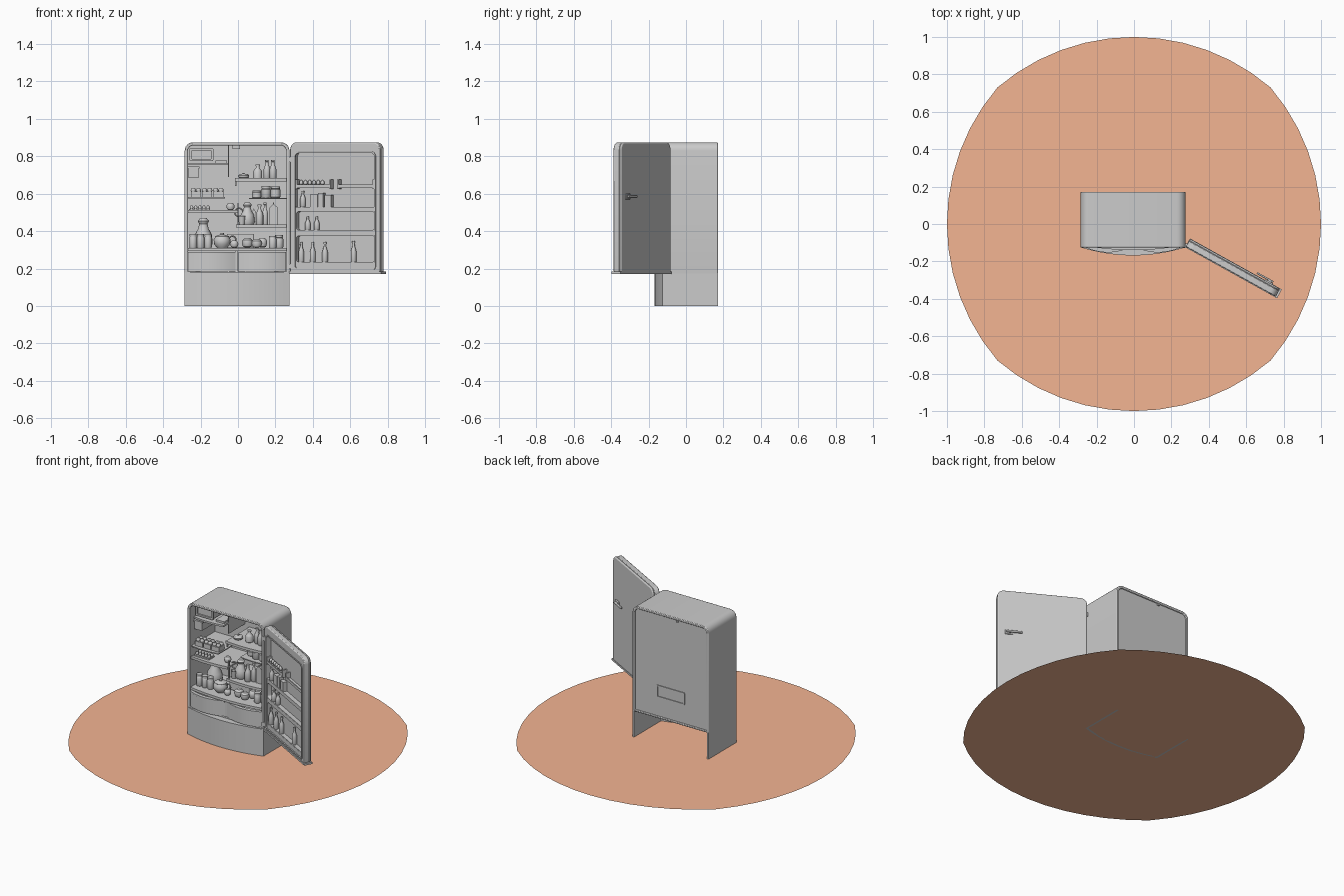
import bpy, bmesh, math
from mathutils import Matrix, Vector

if "Cube" in bpy.data.objects:
    bpy.data.objects.remove(bpy.data.objects["Cube"])

I = Matrix.Identity(4)
DOOR = Matrix.Translation((0.277, -0.122, 0)) @ Matrix.Rotation(math.radians(-29), 4, 'Z')


def finish(name, bm, M=I):
    bmesh.ops.recalc_face_normals(bm, faces=bm.faces)
    bm.transform(M)
    me = bpy.data.meshes.new(name)
    bm.to_mesh(me)
    bm.free()
    ob = bpy.data.objects.new(name, me)
    bpy.context.collection.objects.link(ob)
    return ob


def box(name, x0, x1, y0, y1, z0, z1, M=I):
    bm = bmesh.new()
    bmesh.ops.create_cube(bm, size=1)
    for v in bm.verts:
        v.co = ((x0 + x1) / 2 + v.co.x * (x1 - x0), (y0 + y1) / 2 + v.co.y * (y1 - y0),
                (z0 + z1) / 2 + v.co.z * (z1 - z0))
    return finish(name, bm, M)


def prism(name, pts, a, b, axis='Y', M=I):
    """Extrude a 2D outline along Y (outline in xz) or Z (outline in xy)."""
    bm = bmesh.new()
    put = (lambda p, t: (p[0], t, p[1])) if axis == 'Y' else (lambda p, t: (p[0], p[1], t))
    lo = [bm.verts.new(put(p, a)) for p in pts]
    hi = [bm.verts.new(put(p, b)) for p in pts]
    bm.faces.new(lo)
    bm.faces.new(hi)
    for i in range(len(pts)):
        j = (i + 1) % len(pts)
        bm.faces.new((lo[i], lo[j], hi[j], hi[i]))
    return finish(name, bm, M)


def ring(name, outer, inner, y0, y1, M=I):
    bm = bmesh.new()
    loops = [[bm.verts.new((x, y, z)) for x, z in p]
             for p, y in ((outer, y0), (outer, y1), (inner, y1), (inner, y0))]
    n = len(outer)
    for k in range(4):
        a, b = loops[k], loops[(k + 1) % 4]
        for i in range(n):
            j = (i + 1) % n
            bm.faces.new((a[i], a[j], b[j], b[i]))
    return finish(name, bm, M)


def rr(x0, x1, z0, z1, rt, rb, n=6):
    """Rounded rectangle with separate top and bottom radii."""
    out = []
    for cx, cz, r, s in ((x1 - rb, z0 + rb, rb, -90), (x1 - rt, z1 - rt, rt, 0),
                         (x0 + rt, z1 - rt, rt, 90), (x0 + rb, z0 + rb, rb, 180)):
        for i in range(n + 1):
            t = math.radians(s + 90 * i / n)
            out.append((cx + r * math.cos(t), cz + r * math.sin(t)))
    return out


def bow(x0, x1, y, d, n=16):
    """Shallow forward arc from x0 to x1."""
    return [(x0 + (x1 - x0) * i / n, y - d * (1 - (2 * i / n - 1) ** 2)) for i in range(n + 1)]


def shelf(name, x0, x1, z, t=0.01, y=-0.105, d=0.01, back=0.14):
    return prism(name, bow(x0, x1, y, d) + [(x1, back), (x0, back)], z - t, z, 'Z')


SHAPES = {
    'bottle': [(.85, 0), (1, .05), (1, .5), (.8, .62), (.42, .78), (.4, .9), (.52, .91), (.52, 1)],
    'jar': [(.9, 0), (1, .06), (1, .72), (.85, .8), (.95, .81), (.95, 1)],
    'pot': [(.6, 0), (.95, .25), (1, .55), (.8, .75), (.85, .78), (.3, .88), (.2, .9), (.2, 1)],
    'cup': [(.7, 0), (1, 1), (.9, 1), (.62, .1)],
    'flagon': [(.8, 0), (1, .15), (.9, .45), (.55, .65), (.45, .8), (.6, .9), (.35, 1)],
    'fruit': [(.3, .02), (.75, .12), (1, .45), (.9, .75), (.5, .96), (.15, .92)],
    'egg': [(.5, .08), (.9, .25), (1, .42), (.85, .7), (.5, .92), (.15, 1)],
}


def lathe(kind, x, y, z, r, h, M=I, seg=16):
    bm = bmesh.new()
    rows = [[bm.verts.new((x + r * pr * math.cos(2 * math.pi * i / seg),
                           y + r * pr * math.sin(2 * math.pi * i / seg), z + h * pz))
             for i in range(seg)] for pr, pz in SHAPES[kind]]
    for a, b in zip(rows, rows[1:]):
        for i in range(seg):
            j = (i + 1) % seg
            bm.faces.new((a[i], a[j], b[j], b[i]))
    bm.faces.new(rows[0])
    bm.faces.new(rows[-1])
    return finish(kind, bm, M)


def carton(x, y, z, w, h):
    """Drink carton with a gabled top."""
    prism('carton', [(x - w, z), (x + w, z), (x + w, z + h * .78), (x + w * .15, z + h * .93),
                     (x + w * .15, z + h), (x - w * .15, z + h), (x - w * .15, z + h * .93),
                     (x - w, z + h * .78)], y - w, y + w)


def bevel(ob, w, seg=3):
    m = ob.modifiers.new('bevel', 'BEVEL')
    m.width, m.segments, m.limit_method, m.angle_limit = w, seg, 'ANGLE', math.radians(40)


# floor disc made of four arcs that meet on the diagonals
R, half = 1.122, math.asin(0.73 / 1.122)
bm = bmesh.new()
vs = []
for q in range(4):
    for i in range(12):
        t = -half + 2 * half * i / 12
        p = Vector((1 - R + R * math.cos(t), R * math.sin(t), 0))
        vs.append(bm.verts.new(Matrix.Rotation(q * math.pi / 2, 3, 'Z') @ p))
bm.faces.new(vs)
floor = finish('floor_disc', bm)
mat = bpy.data.materials.new('terracotta')
mat.diffuse_color = (0.9, 0.46, 0.29, 1)
mat.use_nodes = True
mat.node_tree.nodes["Principled BSDF"].inputs["Base Color"].default_value = mat.diffuse_color
floor.data.materials.append(mat)

# cabinet shell, back panel and base
X0, X1 = -0.285, 0.275
bevel(ring('cabinet_shell', rr(X0, X1, .172, .875, .045, .001), rr(X0 + .017, X1 - .017, .185, .858, .03, .001),
           -.125, .17), .004, 2)
prism('back_panel', rr(X0 + .015, X1 - .015, .183, .86, .032, .001), .14, .163)
ring('back_vent_frame', rr(-.105, .1, .31, .39, .004, .004), rr(-.098, .093, .317, .383, .003, .003), .16, .168)
box('back_top_clip', -.06, -.045, .16, .17, .846, .856)
for x in (X0, X1 - .012):
    box('base_side', x, x + .012, -.125, .17, 0, .175)
prism('kick_panel', bow(X0, X1, -.125, .043) + bow(X0 + .012, X1 - .012, -.113, .043)[::-1], 0, .17, 'Z')
prism('cabinet_sill', bow(X0, X1, -.125, .043) + [(X1, .14), (X0, .14)], .167, .179, 'Z')

# crisper drawers
for a, b in ((-.266, -.014), (.002, .257)):
    prism('drawer_front', bow(a, b, -.118, .028) + bow(a, b, -.106, .028)[::-1], .184, .285, 'Z')
    prism('drawer_lip', bow(a, b, -.122, .03) + bow(a, b, -.1, .028)[::-1], .278, .288, 'Z')
    for x in (a, b - .006):
        box('drawer_side', x, x + .006, -.11, .13, .184, .283)
box('drawer_divider', -.013, .001, -.118, .14, .18, .296)

# interior shelves
shelf('crisper_cover_shelf', -.268, .258, .31, .016, -.115, .025)
shelf('middle_shelf', -.268, .0, .51)
shelf('left_tray_shelf', -.268, -.07, .582, .007)
shelf('right_lower_shelf', -.01, .258, .432)
shelf('right_upper_shelf', -.015, .258, .68)
shelf('right_hanging_tray', .06, .258, .578, .007, -.06)
for x0, x1, z in ((-.268, 0, .51), (-.01, .258, .432), (-.015, .258, .68)):
    prism('shelf_trim', bow(x0, x1, -.109, .01) + bow(x0, x1, -.102, .01)[::-1], z - .014, z + .003, 'Z')
box('shelf_post', -.016, -.008, -.1, -.09, .64, .68)
box('shelf_post', -.004, .004, -.1, -.09, .432, .55)

# freezer compartment, hanging box and lamp
shelf('freezer_floor', -.268, -.05, .765, .012, -.08)
box('freezer_wall', -.054, -.048, -.03, .14, .69, .858)
ring('freezer_door', rr(-.26, -.132, .775, .842, .006, .006), rr(-.248, -.144, .786, .831, .004, .004), -.075, -.062)
box('freezer_box', -.255, -.137, -.065, .09, .778, .838)
box('ice_tray', -.12, -.06, -.06, .05, .765, .778)
box('hanging_box', -.265, -.21, -.08, .08, .685, .735)
box('hanging_box_lip', -.267, -.205, -.085, .085, .735, .745)
box('lamp', -.03, .01, -.09, -.04, .838, .86)

# food in the cabinet: kind, x, y, z, radius, height
for it in (('bottle', .105, -.03, .68, .024, .075), ('bottle', .155, -.02, .68, .018, .1),
           ('bottle', .187, -.03, .68, .018, .1), ('pot', .03, -.04, .68, .03, .03),
           ('jar', .1, 0, .578, .024, .04), ('jar', .15, -.02, .578, .026, .062), ('jar', .2, -.02, .578, .026, .06),
           ('bottle', .115, -.06, .432, .02, .11), ('bottle', .145, -.04, .432, .016, .12),
           ('flagon', .05, -.04, .432, .04, .12), ('cup', .02, -.07, .432, .02, .05)):
    lathe(*it)
for it in (('jar', -.24, -.06, .31, .02, .075), ('jar', -.2, -.06, .31, .02, .075), ('jar', -.16, -.06, .31, .02, .075),
           ('flagon', -.185, .02, .31, .05, .16), ('pot', -.085, -.06, .31, .045, .08),
           ('fruit', -.02, -.08, .31, .022, .042), ('fruit', .05, -.06, .31, .03, .055),
           ('fruit', .1, -.07, .31, .028, .05), ('fruit', .13, -.03, .31, .026, .055),
           ('jar', .185, -.06, .31, .02, .065), ('jar', .22, -.04, .31, .022, .068),
           ('fruit', -.04, -.05, .51, .022, .042)):
    lathe(*it)
for x, w, h in ((.19, .022, .12), (.085, .012, .09)):
    carton(x, -.03, .432, w, h)
bevel(box('food_box', -.06, .085, -.01, .07, .31, .385), .006)
for i in range(5):
    for y in (-.075, -.045):
        lathe('egg', -.248 + .022 * i, y, .514, .0095, .024, seg=12)
box('egg_tray', -.262, -.15, -.09, -.03, .51, .518)

# fruit punnets
for x in (-.225, -.165, -.105):
    box('punnet', x - .027, x + .027, -.09, -.03, .582, .612)
    for dx in (-.014, .014):
        for y in (-.075, -.046):
            lathe('fruit', x + dx, y, .605, .014, .027, seg=12)

# pot handles
for x, y, z, r in ((-.03, -.06, .355, .018), (.005, -.04, .5, .022)):
    bpy.ops.mesh.primitive_torus_add(location=(x, y, z), rotation=(math.pi / 2, 0, 0), major_radius=r,
                                     minor_radius=.004, major_segments=20, minor_segments=8)
    bpy.context.object.name = 'pot_handle'

# door: outer skin, hollow rim and cross bars between the recesses
outline = rr(0, .55, .178, .875, .04, .012)
bevel(prism('door_skin', outline, .032, .048, 'Y', DOOR), .008)
bevel(ring('door_rim', outline, rr(.03, .522, .198, .822, .025, .015), 0, .036, DOOR), .005, 2)
ring('door_liner_bead', rr(.026, .526, .194, .826, .028, .018), rr(.034, .518, .202, .818, .022, .012), -.004, .004, DOOR)
for a, b in ((.2, .232), (.378, .402), (.507, .53)):
    box('door_bar', .028, .524, .003, .034, a, b, DOOR)
for a, b in ((.232, .378), (.402, .507)):
    ring('door_recess_frame', rr(.028, .524, a, b, .001, .001), rr(.037, .515, a + .003, b - .003, .015, .015),
         .004, .034, DOOR)
box('door_bottom_strip', -.002, .56, -.004, .05, .172, .184, DOOR)

# door racks with end posts
for a, b in ((.035, .25), (.29, .515)):
    box('door_rack', a, b, .002, .034, .63, .638, DOOR)
    box('door_rack_rail', a, b, .0, .006, .638, .65, DOOR)
    for u in (a, b - .008):
        box('door_rack_post', u, u + .008, 0, .034, .625, .675, DOOR)
for i in range(6):
    lathe('egg', .06 + .026 * i, .018, .645, .011, .028, DOOR, 12)

# items standing in the door
for u, z, h in ((.06, .232, .11), (.13, .232, .11), (.205, .232, .11), (.38, .232, .115),
                (.1, .404, .075), (.155, .404, .075), (.07, .53, .085)):
    lathe('bottle', u, .018, z, .015, h, DOOR)
for a, b, h in ((.12, .165, .065), (.17, .2, .075), (.21, .25, .062)):
    box('door_packet', a, b, .006, .032, .53, .53 + h, DOOR)

# handle and hinges
bevel(box('handle_plate', .455, .505, .046, .055, .57, .6, DOOR), .004)
bevel(box('handle_bar', .4, .5, .057, .067, .578, .592, DOOR), .004)
box('handle_post', .47, .49, .05, .06, .578, .592, DOOR)
for z in (.2, .77):
    box('hinge', .262, .285, -.128, -.105, z, z + .025)

# smooth shading with crisp edges
bpy.ops.object.select_all(action='SELECT')
bpy.context.view_layer.objects.active = floor
bpy.ops.object.shade_smooth_by_angle(angle=math.radians(35))
